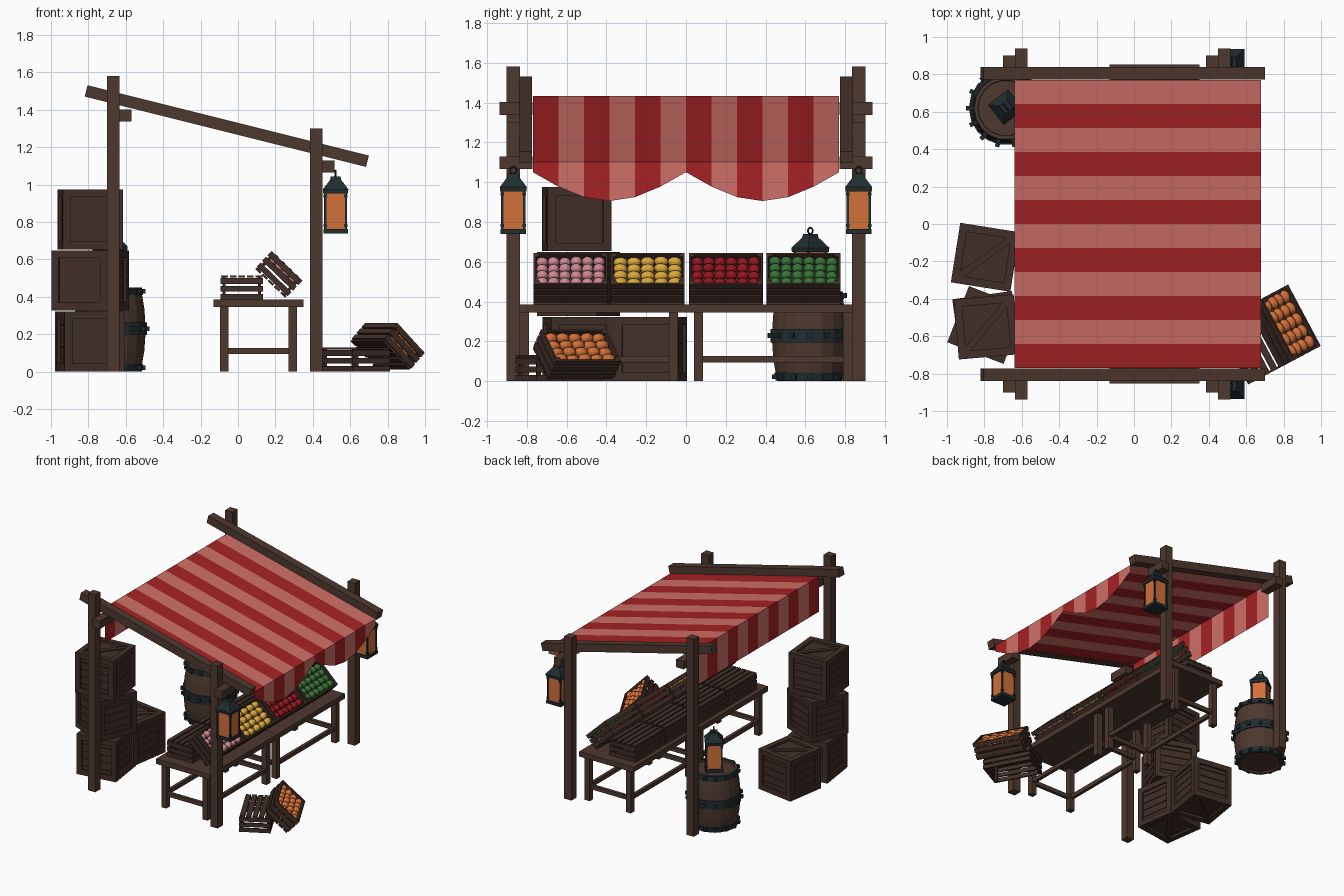
import bpy, bmesh, random
from math import sin, cos, pi, radians, atan
from mathutils import Matrix, Vector

random.seed(4)
if "Cube" in bpy.data.objects:
    bpy.data.objects.remove(bpy.data.objects["Cube"])


def material(name, r, g, b):
    m = bpy.data.materials.new(name)
    m.use_nodes = True
    m.diffuse_color = (r, g, b, 1)
    m.node_tree.nodes["Principled BSDF"].inputs["Base Color"].default_value = (r, g, b, 1)
    return m


WOOD = material("wood", .076, .04, .028)
DARK = material("dark_wood", .053, .028, .021)
METAL = material("dark_metal", .015, .026, .028)
ORANGE = material("orange", .65, .165, .04)
RED = material("cloth_red", .38, .016, .018)
PALE = material("cloth_pale", .62, .16, .135)
PINK = material("pink", .62, .25, .29)
YELLOW = material("yellow", .72, .4, .045)
CRIMSON = material("crimson", .3, .008, .014)
GREEN = material("green", .04, .17, .04)

T = Matrix.Translation
ID = Matrix.Identity(4)


def rot(deg, axis):
    return Matrix.Rotation(radians(deg), 4, axis)


def paint(verts, mi, smooth=False):
    for f in {f for v in verts for f in v.link_faces}:
        f.material_index = mi
        f.smooth = smooth


def box(bm, centre, size, m=ID, mi=0):
    made = bmesh.ops.create_cube(bm, size=1, matrix=m @ T(centre) @ Matrix.Diagonal((*size, 1)))
    paint(made["verts"], mi)


def span(bm, x, y, z, m=ID, mi=0):
    """Box given by its (low, high) pair on each axis."""
    box(bm, [(a + b) / 2 for a, b in (x, y, z)], [b - a for a, b in (x, y, z)], m, mi)


def lathe(bm, profile, segs, m=ID, mi=0, turn=0.0):
    rings = []
    for r, z in profile:
        rings.append([bm.verts.new(m @ Vector((r * cos(turn + 2 * pi * i / segs),
                                               r * sin(turn + 2 * pi * i / segs), z)))
                      for i in range(segs)])
    for a, b in zip(rings, rings[1:]):
        for i in range(segs):
            j = (i + 1) % segs
            bm.faces.new((a[i], a[j], b[j], b[i])).material_index = mi
    bm.faces.new(rings[0][::-1]).material_index = mi
    bm.faces.new(rings[-1]).material_index = mi


def finish(name, bm, mats):
    me = bpy.data.meshes.new(name)
    bm.to_mesh(me)
    bm.free()
    for m in mats:
        me.materials.append(m)
    ob = bpy.data.objects.new(name, me)
    bpy.context.scene.collection.objects.link(ob)
    return ob


# Posts, pegs and sloping roof beams
for side, s in (("right", -1), ("left", 1)):
    for end, x, top, peg in (("back", -.667, 1.58, 1.37), ("front", .418, 1.3, 1.097)):
        bm = bmesh.new()
        box(bm, (x, s * .868, top / 2), (.065, .066, top))
        finish(f"{end}_{side}_post", bm, [WOOD])
        bm = bmesh.new()
        box(bm, (x + .065, s * .855, peg), (.066, .165, .063))
        finish(f"{end}_{side}_peg", bm, [WOOD])
    bm = bmesh.new()
    slope = Matrix.Rotation(atan(.25), 4, "Y")
    box(bm, (0, 0, 0), (1.55, .066, .062), T((-.06, s * .806, 1.313)) @ slope)
    finish(f"{side}_roof_beam", bm, [WOOD])

# Striped awning with a straight back flap and a scalloped front flap
bm = bmesh.new()
N, HALF = 12, .77
rows = []
for i in range(N + 1):
    y = -HALF + 2 * HALF * i / N
    hem = 1.05 - .145 * abs(sin(pi * y / HALF))
    rows.append([bm.verts.new(p) for p in
                 ((-.64, y, 1.15), (-.64, y, 1.432), (.68, y, 1.102), (.68, y, hem))])
for i in range(N):
    for k in range(3):
        f = bm.faces.new((rows[i][k], rows[i][k + 1], rows[i + 1][k + 1], rows[i + 1][k]))
        f.material_index = i % 2
bmesh.ops.recalc_face_normals(bm, faces=bm.faces)
if sum(f.normal.z for f in bm.faces) < 0:
    bmesh.ops.reverse_faces(bm, faces=bm.faces)
finish("awning", bm, [RED, PALE])

# Two tables with legs and stretchers
for side, s in (("right", -1), ("left", 1)):
    bm = bmesh.new()
    box(bm, (.11, s * .427, .365), (.48, .852, .04))
    for x in (-.073, .292):
        for y in (.063, .812):
            box(bm, (x, s * y, .173), (.045, .045, .345))
        box(bm, (x, s * .437, .11), (.025, .72, .032))
    for y in (.063, .812):
        box(bm, (.11, s * y, .11), (.34, .025, .032))
    finish(f"{side}_table", bm, [WOOD])


# Slatted crates
CX, CY, CZ = .23, .372, .13


def slat_crate(name, m):
    bm = bmesh.new()
    for sx in (-1, 1):
        for sy in (-1, 1):
            box(bm, (sx * (CX / 2 - .02), sy * (CY / 2 - .02), CZ / 2 + .003), (.018, .018, CZ - .006), m)
    for k in range(3):
        z = .03 + k * .042
        for s in (-1, 1):
            box(bm, (s * (CX / 2 - .006), 0, z), (.011, CY, .031), m)
            box(bm, (0, s * (CY / 2 - .006), z), (CX - .022, .011, .031), m)
    for k in range(5):
        box(bm, ((k - 2) * .046, 0, .006), (.036, CY, .012), m)
    finish(name, bm, [DARK])


def produce(name, m, mat, cols):
    bm = bmesh.new()
    step = .342 / cols
    for r in range(4):
        for c in range(cols):
            p = ((r - 1.5) * .05, (c - (cols - 1) / 2) * step, .103 + random.uniform(-.004, .004))
            turn = rot(random.uniform(-12, 12), "Z")
            made = bmesh.ops.create_icosphere(
                bm, subdivisions=2, radius=1,
                matrix=m @ T(p) @ turn @ Matrix.Diagonal((.027, step * .53, .027, 1)))
            paint(made["verts"], 0, True)
    finish(name, bm, [mat])


def display(label, base, mat, cols):
    """An upturned crate with a filled crate leaning on it."""
    lean = base @ T((.152, 0, .087)) @ rot(44, "Y")
    slat_crate(f"{label}_support_crate", base @ T((0, 0, CZ)) @ rot(180, "Y"))
    slat_crate(f"{label}_display_crate", lean)
    produce(f"{label}_produce", lean, mat, cols)


for label, y, mat, cols in (("pink", -.58, PINK, 6), ("yellow", -.193, YELLOW, 5),
                            ("red", .2, CRIMSON, 6), ("green", .59, GREEN, 6)):
    display(label, T((.02, y, .385)), mat, cols)
display("orange", T((.625, -.64, 0)) @ rot(28, "Z"), ORANGE, 5)


# Heavy storage boxes: planked core, edge frame and diagonal braces
def storage_box(name, x, y, z, angle):
    m = T((x, y, z + .162)) @ rot(angle, "Z")
    bm = bmesh.new()
    h, w = .161, .042
    box(bm, (0, 0, 0), (.28, .28, .28), m)
    for k in range(5):
        box(bm, (0, 0, (k - 2) * .058), (.294, .294, .053), m)
    e = h - w / 2
    for a in (-e, e):
        for b in (-e, e):
            box(bm, (a, b, 0), (w, w, 2 * h), m)
            box(bm, (0, a, b), (2 * (h - w), w, w), m)
            box(bm, (a, 0, b), (w, 2 * (h - w), w), m)
    for s in (-1, 1):
        box(bm, (0, 0, 0), (.335, .035, .012), m @ T((0, 0, s * .15)) @ rot(45, "Z"))
    finish(name, bm, [DARK])


storage_box("lower_storage_box", -.79, -.54, 0, 8)
storage_box("middle_storage_box", -.79, -.54, .326, -21)
storage_box("upper_storage_box", -.79, -.55, .652, 5)
storage_box("single_storage_box", -.795, -.178, 0, -9)

# Barrel with studded hoops
bm = bmesh.new()
m = T((-.685, .62, 0))
lathe(bm, ((.145, .012), (.15, 0), (.165, 0), (.184, .11), (.192, .225), (.184, .34),
           (.165, .45), (.15, .45), (.148, .435)), 18, m)
for low, high, r0, r1 in ((.002, .042, .172, .178), (.195, .262, .198, .198), (.41, .45, .178, .172)):
    lathe(bm, ((r0 - .02, low), (r0, low), (r1, high), (r1 - .02, high)), 18, m, 1)
    bm.faces.ensure_lookup_table()
    bmesh.ops.delete(bm, geom=bm.faces[-2:], context="FACES_ONLY")
    for k in range(14):
        spin = m @ rot(k * 360 / 14, "Z")
        box(bm, ((r0 + r1) / 2 + .004, 0, (low + high) / 2), (.022, .024, .024), spin, 1)
finish("barrel", bm, [WOOD, METAL])


# Lanterns
def lantern(name, x, y, z, angle):
    m = T((x, y, z)) @ rot(angle, "Z")
    bm = bmesh.new()
    box(bm, (0, 0, .012), (.13, .13, .024), m)
    box(bm, (0, 0, .12), (.112, .112, .2), m, 1)
    for a in (-.055, .055):
        for b in (-.055, .055):
            box(bm, (a, b, .12), (.012, .012, .2), m)
            for zz in (.042, .2):
                box(bm, (a, b, zz), (.018, .018, .016), m)
    q = 2 ** .5
    lathe(bm, ((.066 * q, .213), (.068 * q, .235), (.03 * q, .285), (.026 * q, .303)), 4, m, 0, pi / 4)
    finish(name, bm, [METAL, ORANGE])
    bpy.ops.mesh.primitive_torus_add(major_radius=.016, minor_radius=.005, major_segments=10,
                                     minor_segments=5)
    ring = bpy.context.object
    ring.name = name + "_ring"
    ring.matrix_world = m @ T((0, 0, .32)) @ rot(90, "Y")
    ring.data.materials.append(METAL)


lantern("right_lantern", .522, -.868, .74, 0)
lantern("left_lantern", .522, .868, .74, 0)
lantern("barrel_lantern", -.685, .625, .435, 38)
